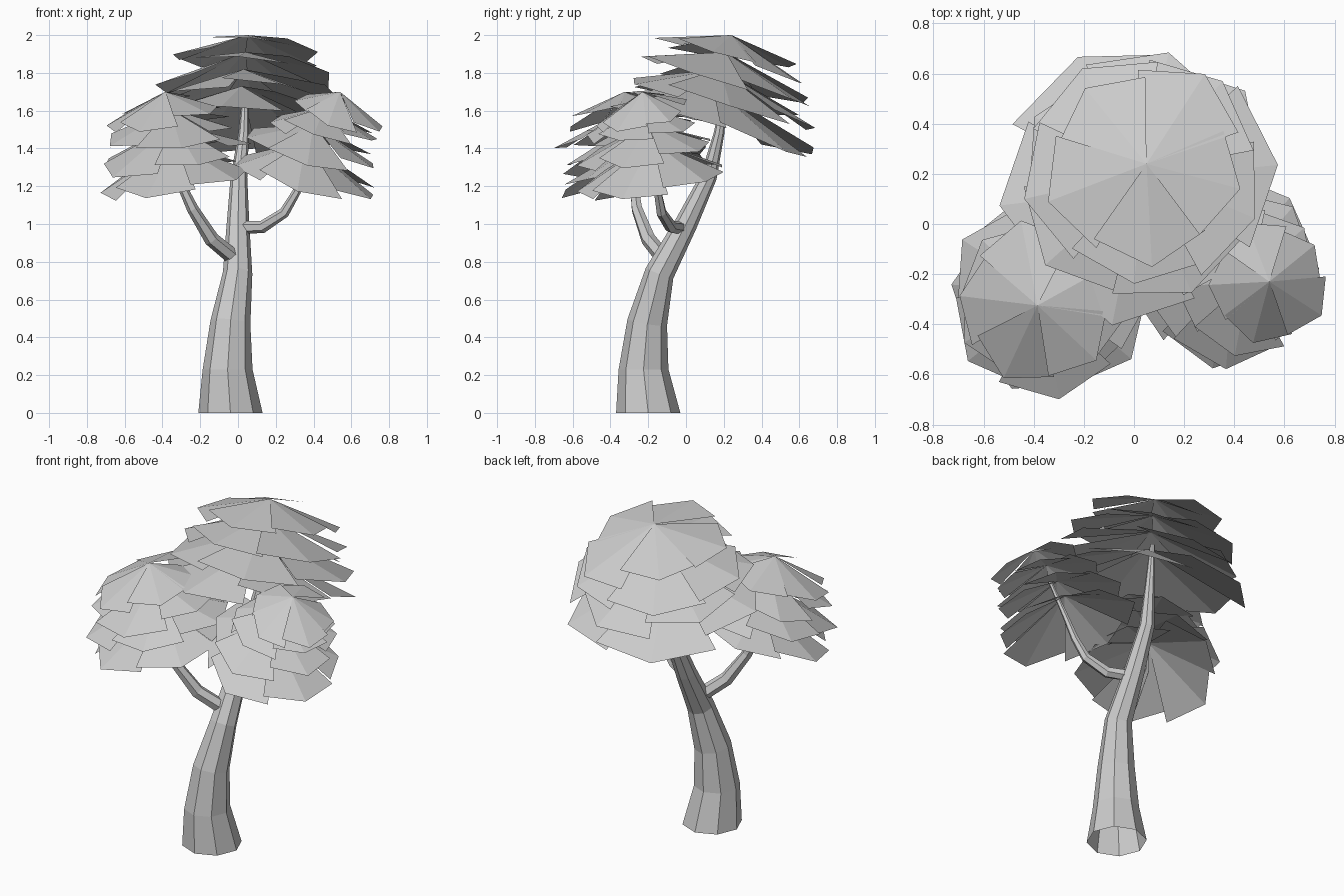
import bpy, math, random
from mathutils import Vector

if "Cube" in bpy.data.objects:
    bpy.data.objects.remove(bpy.data.objects["Cube"])

random.seed(11)


def make_object(name, verts, faces):
    mesh = bpy.data.meshes.new(name)
    mesh.from_pydata(verts, [], faces)
    mesh.update()
    ob = bpy.data.objects.new(name, mesh)
    bpy.context.collection.objects.link(ob)
    return ob


def limb(name, path, sides, first_flat=False):
    """Tapered faceted tube, open at both ends; path holds x, y, z, radius."""
    pts = [Vector(p[:3]) for p in path]
    verts, faces = [], []
    for i, c in enumerate(pts):
        axis = (pts[min(i + 1, len(pts) - 1)] - pts[max(i - 1, 0)]).normalized()
        if first_flat and i == 0:
            axis = Vector((0, 0, 1))
        u = Vector((0, 1, 0)).cross(axis).normalized()
        v = axis.cross(u)
        for k in range(sides):
            a = 2 * math.pi * k / sides
            verts.append(c + path[i][3] * (u * math.cos(a) + v * math.sin(a)))
    for i in range(len(pts) - 1):
        for k in range(sides):
            n = (k + 1) % sides
            faces.append((i * sides + k, i * sides + n,
                          (i + 1) * sides + n, (i + 1) * sides + k))
    return make_object(name, verts, faces)


def leaf_layer(name, apex, radius, outward, droop, tilt, flaps=5):
    """Ragged umbrella of overlapping flaps that droops more on the outer side."""
    ax, ay, az = apex
    verts, faces = [apex], []
    start = random.uniform(0, 2 * math.pi)
    span = 2 * math.pi / flaps
    for f in range(flaps):
        lift = random.uniform(-0.07, 0.07)
        size = random.uniform(0.92, 1.04)
        first = len(verts)
        for k, shape in enumerate((0.93, 1.03, 0.95)):
            a = start + f * span + k / 2 * span * 1.06
            r = radius * shape * size * random.uniform(0.94, 1.04)
            slope = droop + lift + (k - 1) * 0.05 + tilt * math.cos(a - outward)
            verts.append((ax + r * math.cos(a), ay + r * math.sin(a), az - r * slope))
        faces += [(0, first, first + 1), (0, first + 1, first + 2)]
    return make_object(name, verts, faces)


# trunk, leaning back towards the main crown
limb("trunk", [(-0.04, -0.20, 0, 0.17), (-0.055, -0.225, 0.23, 0.132),
               (-0.04, -0.205, 0.48, 0.106), (-0.002, -0.14, 0.74, 0.078),
               (0.0, 0.0, 1.0, 0.06), (0.005, 0.12, 1.25, 0.044),
               (0.03, 0.175, 1.48, 0.028), (0.04, 0.21, 1.72, 0.014)], 8, True)

# two side branches
limb("left_branch", [(-0.02, -0.12, 0.82, 0.042), (-0.14, -0.20, 0.92, 0.040),
                     (-0.24, -0.26, 1.08, 0.031), (-0.32, -0.28, 1.25, 0.022),
                     (-0.36, -0.31, 1.53, 0.010)], 6)
limb("right_branch", [(0.01, -0.02, 0.98, 0.035), (0.13, -0.08, 0.985, 0.033),
                      (0.245, -0.13, 1.06, 0.028), (0.31, -0.15, 1.17, 0.022),
                      (0.36, -0.17, 1.30, 0.017), (0.45, -0.21, 1.53, 0.010)], 6)

# crowns: stacked leaf layers of (apex, radius, droop, tilt)
crowns = {
    "main_crown": (math.radians(90), [
        ((0.05, 0.24, 2.00), 0.40, 0.32, 0.24), ((0.04, 0.21, 1.91), 0.48, 0.34, 0.26),
        ((0.03, 0.18, 1.82), 0.54, 0.34, 0.23), ((0.02, 0.14, 1.73), 0.56, 0.40, 0.28)]),
    "left_crown": (math.radians(228), [
        ((-0.385, -0.325, 1.70), 0.32, 0.40, 0.22), ((-0.36, -0.31, 1.61), 0.37, 0.41, 0.22),
        ((-0.34, -0.29, 1.53), 0.39, 0.43, 0.22), ((-0.33, -0.27, 1.43), 0.42, 0.45, 0.25)]),
    "right_crown": (math.radians(-35), [
        ((0.54, -0.23, 1.70), 0.24, 0.52, 0.38), ((0.46, -0.22, 1.62), 0.31, 0.42, 0.28),
        ((0.40, -0.20, 1.53), 0.36, 0.43, 0.26), ((0.36, -0.18, 1.44), 0.39, 0.48, 0.28)]),
}
for crown, (outward, layers) in crowns.items():
    for i, (apex, radius, droop, tilt) in enumerate(layers):
        leaf_layer(f"{crown}_layer_{i + 1}", apex, radius, outward, droop, tilt)
